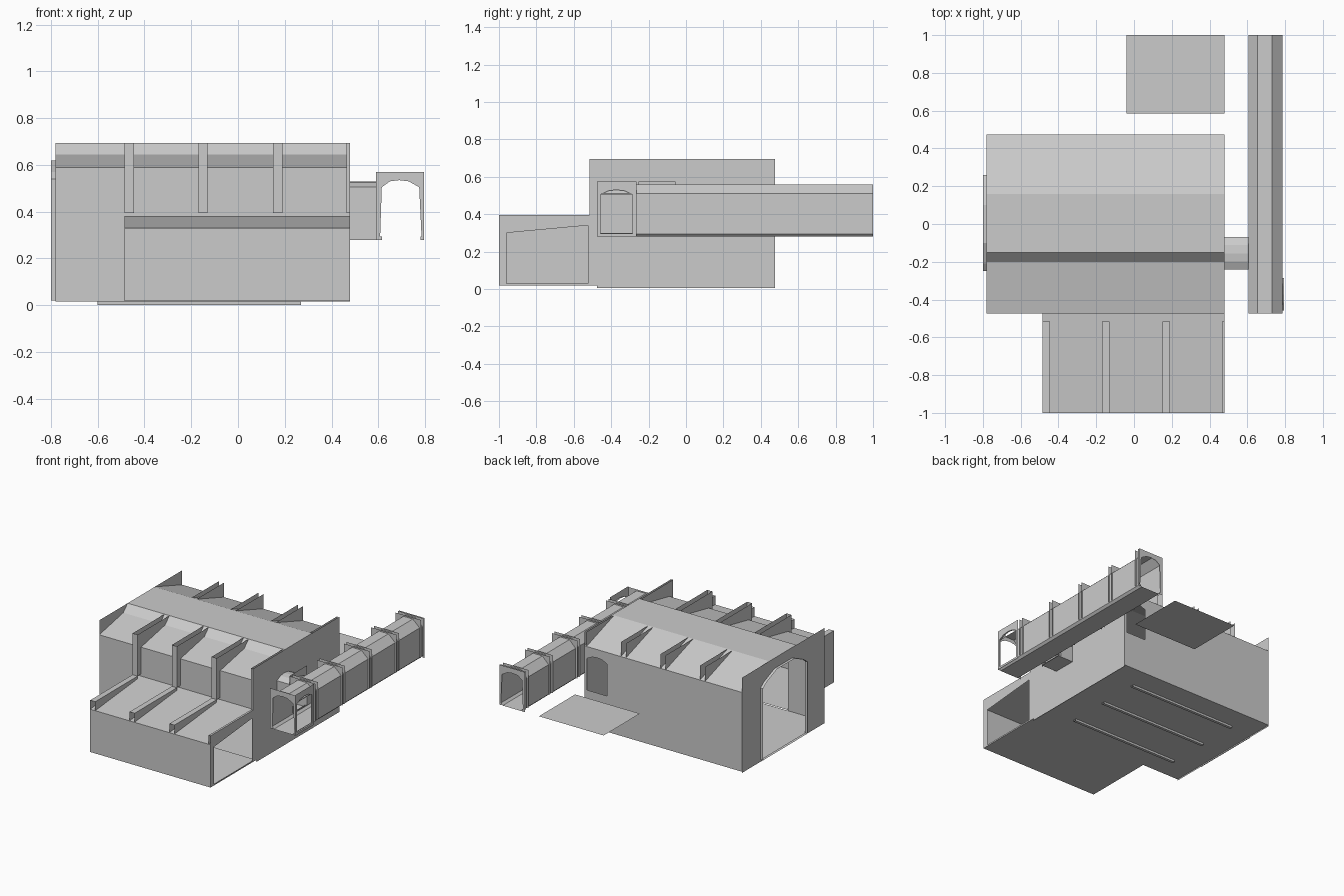
import bpy
import bmesh

cube = bpy.data.objects.get("Cube")
if cube:
    bpy.data.objects.remove(cube, do_unlink=True)

grey = bpy.data.materials.new("plain_grey")
grey.use_nodes = True
colour = (0.6, 0.6, 0.6, 1)
grey.diffuse_color = colour
grey.node_tree.nodes["Principled BSDF"].inputs["Base Color"].default_value = colour


def place(axis, pos, u, v):
    return {"x": (pos, u, v), "y": (u, pos, v), "z": (u, v, pos)}[axis]


def finish(name, bm):
    mesh = bpy.data.meshes.new(name)
    bm.to_mesh(mesh)
    bm.free()
    mesh.materials.append(grey)
    obj = bpy.data.objects.new(name, mesh)
    bpy.context.collection.objects.link(obj)
    return obj


def rect(u0, u1, v0, v1):
    return [(u0, v0), (u1, v0), (u1, v1), (u0, v1)]


def panel(name, axis, pos, outline, hole=None):
    """Flat sheet across an axis, with an optional opening."""
    bm = bmesh.new()
    edges = []
    for loop in [outline] + ([hole] if hole else []):
        vs = [bm.verts.new(place(axis, pos, *p)) for p in loop]
        edges += [bm.edges.new((vs[i - 1], vs[i])) for i in range(len(vs))]
    bmesh.ops.triangle_fill(bm, edges=edges, use_beauty=True)
    bmesh.ops.dissolve_limit(bm, angle_limit=0.01, verts=bm.verts[:], edges=bm.edges[:])
    return finish(name, bm)


def sweep(name, axis, a, b, path, closed=False):
    """Folded sheet drawn along an axis."""
    bm = bmesh.new()
    rows = [[bm.verts.new(place(axis, p, *q)) for q in path] for p in (a, b)]
    for i in range(0 if closed else 1, len(path)):
        bm.faces.new((rows[0][i - 1], rows[0][i], rows[1][i], rows[1][i - 1]))
    return finish(name, bm)


def arch(c, half, z0, z1):
    """Small doorway outline with a shallow pointed top."""
    s = z1 - 0.025
    return [(c - half, z0), (c - half, s), (c - half * 0.5, z1 - 0.005), (c, z1),
            (c + half * 0.5, z1 - 0.005), (c + half, s), (c + half, z0)]


# Main hall shell
L, R, F, B, TOP, EAVE = -0.78, 0.48, -0.475, 0.475, 0.695, 0.59
FLOOR = 0.015
roof = [(F, 0.38), (F, EAVE), (-0.2, 0.645), (-0.15, TOP), (0.16, TOP), (B, EAVE)]
sweep("hall_roof", "x", L, R, roof)
panel("hall_floor", "z", FLOOR, rect(L, R, F, B))
panel("hall_back_wall", "y", B, rect(L, R, FLOOR, EAVE), arch(0.38, 0.08, 0.275, 0.53))
panel("hall_front_wall", "y", F, rect(L, -0.485, FLOOR, 0.38))
panel("hall_left_end", "x", R, rect(F, B, 0.005, TOP), arch(-0.155, 0.08, 0.285, 0.53))

# Large end door with a short sleeve
door = [(-0.25, 0.02), (-0.25, 0.54), (-0.21, 0.57), (-0.1, 0.62),
        (0.1, 0.62), (0.22, 0.57), (0.26, 0.54), (0.26, 0.02)]
panel("hall_right_end", "x", L, rect(F, B, 0.005, TOP), door)
sweep("end_door_sleeve", "x", L - 0.02, L, door, True)

# Shallow runners below the floor
for y in (-0.3, 0.0, 0.3):
    sweep("floor_runner", "x", -0.6, 0.27,
          [(y - 0.01, FLOOR), (y - 0.01, 0), (y + 0.01, 0), (y + 0.01, FLOOR)])

# Front bay
NEAR, RIB = -1.0, -0.515
sweep("bay_shell", "x", -0.485, R, [(F, 0.02), (NEAR, 0.02), (NEAR, 0.33), (F, 0.38)])
panel("bay_right_end", "x", -0.485, rect(NEAR, F, 0.02, 0.395))
panel("bay_left_end", "x", R, rect(NEAR, RIB, 0.02, 0.395),
      [(-0.96, 0.03), (-0.96, 0.30), (-0.525, 0.34), (-0.525, 0.03)])
panel("bay_side_strip", "x", R, rect(RIB, F, 0.02, TOP))

# Channel ribs over the hall roof, front wall and bay
wall_rib = [(RIB, 0.395), (RIB, TOP), (-0.15, TOP), (-0.2, 0.645), (F, EAVE), (F, 0.395)]
back_rib = [(0.16, TOP), (B, TOP), (B, EAVE)]
bay_rib = [(NEAR, 0.33), (NEAR, 0.395), (RIB, 0.395), (RIB, 0.376)]
for x0, x1 in ((-0.485, -0.445), (-0.17, -0.13), (0.15, 0.19), (0.465, 0.48)):
    for x in (x0, x1):
        panel("front_rib_side", "x", x, wall_rib)
        panel("back_rib_side", "x", x, back_rib)
        panel("bay_rib_side", "x", x, bay_rib)
    panel("wall_rib_cap", "y", RIB, rect(x0, x1, 0.395, TOP))
    panel("bay_rib_cap", "z", 0.395, rect(x0, x1, NEAR, RIB))

# Side corridor
CL, CR, Y0, Y1, CB, CT = 0.605, 0.785, F, 1.0, 0.28, 0.57
sweep("corridor_roof", "y", Y0, Y1,
      [(CL, 0.51), (0.655, 0.56), (0.73, 0.56), (CR, 0.51)])
sweep("corridor_floor", "y", Y0, Y1,
      [(CL, 0.295), (0.62, CB), (0.77, CB), (CR, 0.295)])
side_door = arch(-0.372, 0.085, 0.296, 0.53)
link_door = arch(-0.155, 0.08, 0.296, 0.53)
side_cut = rect(-0.457, -0.287, 0.3, 0.505)
link_cut = rect(-0.235, -0.075, 0.3, 0.505)
panel("corridor_outer_wall", "x", CR, rect(Y0, Y1, 0.295, 0.51), side_cut)
panel("corridor_inner_wall", "x", CL, rect(Y0, Y1, 0.295, 0.51), link_cut)

# Corridor end frames
end_frame = [(0.59, CB), (0.59, CT), (0.795, CT), (0.795, CB), (0.78, CB),
             (0.78, 0.295), (0.785, 0.295), (0.775, 0.505), (0.73, 0.53), (0.69, 0.535),
             (0.65, 0.53), (0.615, 0.505), (0.608, 0.295), (0.615, 0.295), (0.615, CB)]
for y in (Y0, Y1):
    panel("corridor_end_frame", "y", y, end_frame)

# Corridor side doorway and link to the hall
panel("side_door_frame", "x", 0.795, rect(Y0, -0.265, CB, 0.575), side_door)
sweep("side_door_sleeve", "x", CR, 0.795, side_door, True)
panel("link_frame", "x", 0.592, rect(-0.255, -0.055, CB, 0.575), link_door)
sweep("link_passage", "x", R, CL, arch(-0.155, 0.085, CB, 0.53), True)

# Channel ribs around the corridor
for y in (-0.25, 0.06, 0.37, 0.68, 0.96):
    for yy in (y, y + 0.03):
        panel("corridor_rib", "y", yy,
              [(0.592, 0.295), (0.592, CT), (0.795, CT), (0.795, 0.295), (CR, 0.295),
               (CR, 0.51), (0.73, 0.56), (0.655, 0.56), (CL, 0.51), (CL, 0.295)])

# Landing slab behind the back doorway
panel("landing_slab", "z", CB, rect(-0.04, R, 0.585, 1.0))
